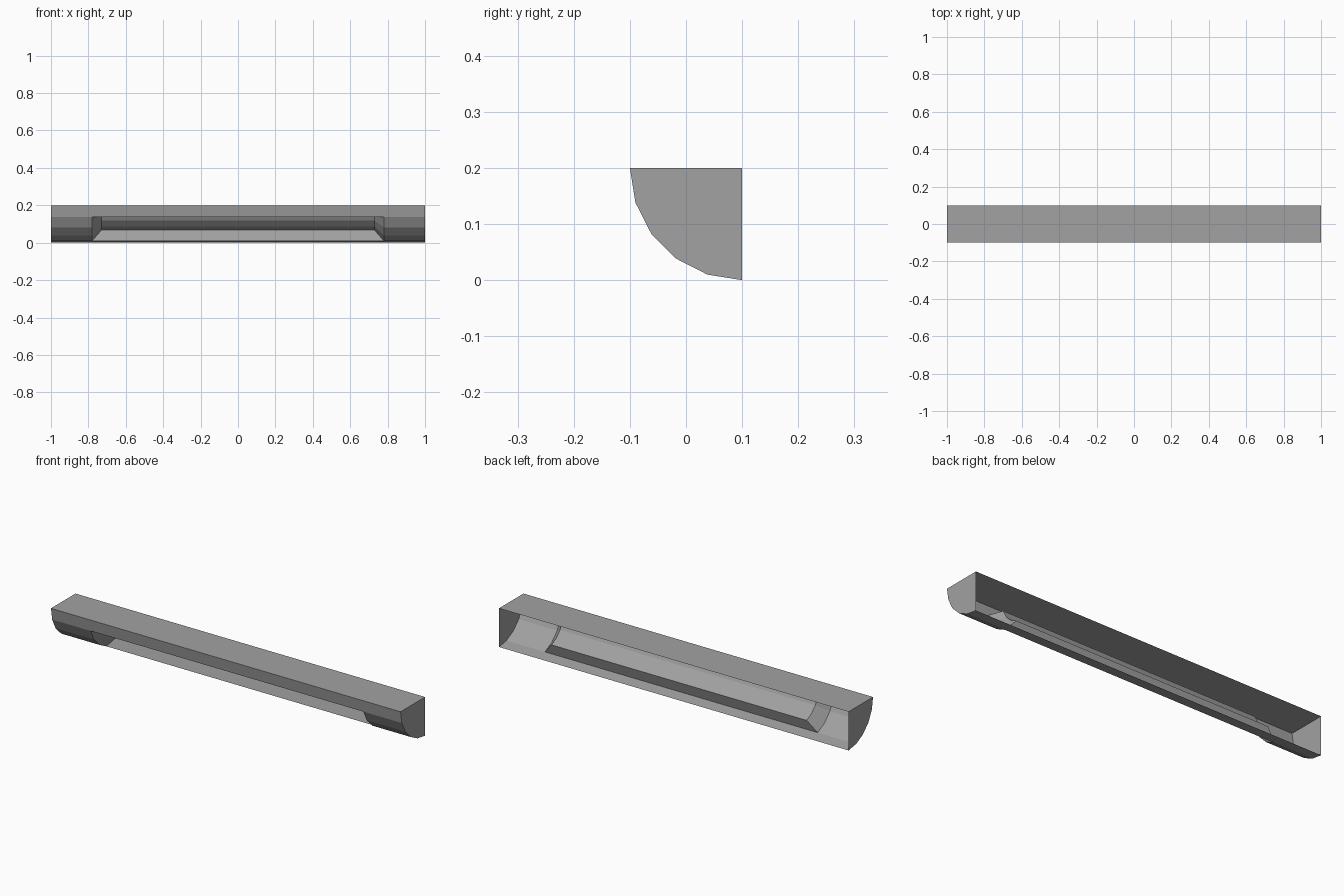
import bpy
import bmesh
from math import cos, sin, radians

cube = bpy.data.objects.get("Cube")
if cube:
    bpy.data.objects.remove(cube, do_unlink=True)

# Single grey finish
grey = bpy.data.materials.new("mid_grey")
grey.use_nodes = True
colour = (0.36, 0.36, 0.36, 1)
grey.diffuse_color = colour
grey.node_tree.nodes["Principled BSDF"].inputs["Base Color"].default_value = colour

RADIUS, INNER = 0.2, 0.14
HALF, RIM, PANEL = 1.0, 0.78, 0.73
STEPS = 5


def arc(x, radius):
    """Quarter arc at station x, from the top front edge to the bottom back edge."""
    angles = [radians(90 * i / STEPS) for i in range(STEPS + 1)]
    return [(x, 0.1 - radius * cos(a), RADIUS - radius * sin(a)) for a in angles]


def make_object(name, polygons):
    bm = bmesh.new()
    for polygon in polygons:
        bm.faces.new([bm.verts.new(p) for p in polygon])
    bmesh.ops.remove_doubles(bm, verts=bm.verts, dist=0.0001)
    mesh = bpy.data.meshes.new(name)
    bm.to_mesh(mesh)
    bm.free()
    mesh.materials.append(grey)
    obj = bpy.data.objects.new(name, mesh)
    bpy.context.collection.objects.link(obj)
    return obj


def strip(a, b, bands):
    """Quads joining two arcs, with a on the -x side, facing outward."""
    return [(a[i], a[i + 1], b[i + 1], b[i]) for i in bands]


# Curved housing: open at the back, with a gap left for the front recess
far_l, rim_l, rim_r, far_r = [arc(x, RADIUS) for x in (-HALF, -RIM, RIM, HALF)]
faces = strip(far_l, rim_l, range(STEPS)) + strip(rim_r, far_r, range(STEPS))
faces += strip(rim_l, rim_r, (0, STEPS - 1))
make_object("curved_housing", faces)

# Flat top
back_l, back_r = (-HALF, 0.1, RADIUS), (HALF, 0.1, RADIUS)
make_object("top_plate", [(far_l[0], far_r[0], back_r, back_l)])

# End caps
make_object("right_end_cap", [[back_l] + far_l[::-1]])
make_object("left_end_cap", [far_r + [back_r]])

# Recess: sunken curved panel with sloping walls up to the housing rim
panel_l, panel_r = arc(-PANEL, INNER), arc(PANEL, INNER)
middle = range(1, STEPS - 1)
last = STEPS - 1
walls = strip(rim_l, panel_l, middle) + strip(panel_r, rim_r, middle)
walls.append((rim_l[1], panel_l[1], panel_r[1], rim_r[1]))
walls.append((rim_l[last], rim_r[last], panel_r[last], panel_l[last]))
make_object("recess_panel", strip(panel_l, panel_r, middle))
make_object("recess_walls", walls)
